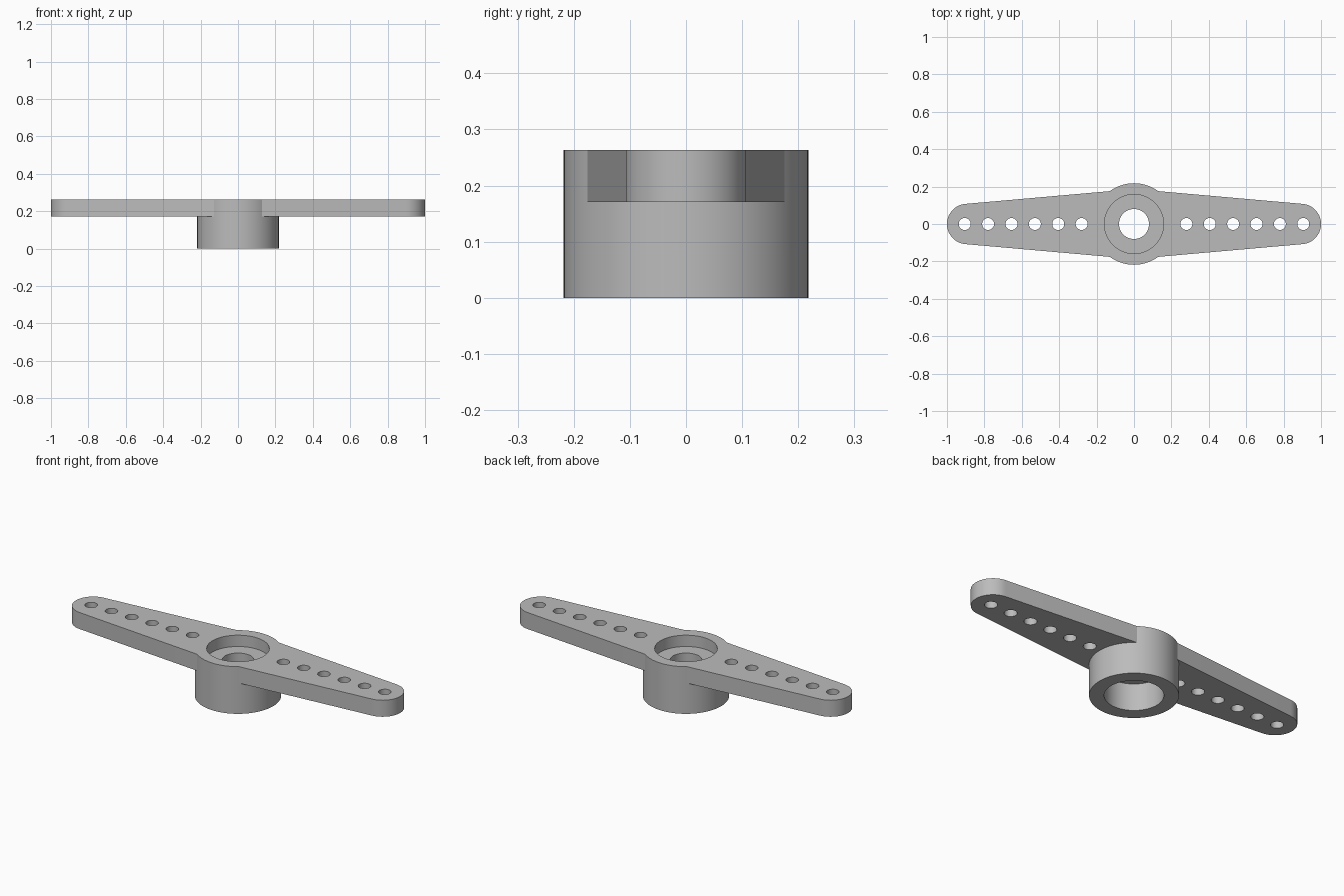
import bpy, bmesh, math

cube = bpy.data.objects.get("Cube")
if cube:
    bpy.data.objects.remove(cube, do_unlink=True)

TOP, ARM_BOTTOM, HUB_R = 0.263, 0.171, 0.218
TIP_R = 0.108

grey = bpy.data.materials.new("plain grey")
grey.use_nodes = True
colour = (0.5, 0.5, 0.5, 1)
grey.diffuse_color = colour
grey.node_tree.nodes["Principled BSDF"].inputs["Base Color"].default_value = colour


def to_object(bm, name):
    bmesh.ops.recalc_face_normals(bm, faces=bm.faces)
    mesh = bpy.data.meshes.new(name)
    bm.to_mesh(mesh)
    bm.free()
    mesh.materials.append(grey)
    obj = bpy.data.objects.new(name, mesh)
    bpy.context.collection.objects.link(obj)
    return obj


def prism(bm, outline, z0, z1):
    """Extrude a closed xy outline between two heights."""
    low = [bm.verts.new((x, y, z0)) for x, y in outline]
    high = [bm.verts.new((x, y, z1)) for x, y in outline]
    bm.faces.new(low)
    bm.faces.new(high)
    n = len(outline)
    for i in range(n):
        j = (i + 1) % n
        bm.faces.new((low[i], low[j], high[j], high[i]))


def arc(cx, r, start, end, steps):
    angles = [math.radians(start + (end - start) * i / steps) for i in range(steps + 1)]
    return [(cx + r * math.cos(a), r * math.sin(a)) for a in angles]


def lathe(bm, profile, cx=0, n=96):
    """Closed solid of revolution from (radius, height) points."""
    rings = []
    for r, z in profile:
        rings.append([bm.verts.new((x, y, z)) for x, y in arc(cx, r, 0, 360, n)[:-1]])
    bm.faces.new(rings[0])
    bm.faces.new(rings[-1])
    for a, b in zip(rings, rings[1:]):
        for i in range(n):
            j = (i + 1) % n
            bm.faces.new((a[i], a[j], b[j], b[i]))


def boolean(target, tool, operation):
    mod = target.modifiers.new(operation.title(), "BOOLEAN")
    mod.operation = operation
    mod.solver = "EXACT"
    mod.object = tool
    bpy.context.view_layer.objects.active = target
    bpy.ops.object.modifier_apply(modifier=mod.name)
    bpy.data.objects.remove(tool, do_unlink=True)


# Tapered double arm with round tips
right_half = [(0.0, -0.187)] + arc(1 - TIP_R, TIP_R, -86, 86, 32) + [(0.0, 0.187)]
left_half = [(-x, -y) for x, y in right_half[1:-1]]
bm = bmesh.new()
prism(bm, right_half + left_half, ARM_BOTTOM, TOP)
horn = to_object(bm, "double_arm_horn")

# Round hub
bm = bmesh.new()
lathe(bm, [(HUB_R, 0), (HUB_R, TOP)])
boolean(horn, to_object(bm, "hub"), "UNION")

# Stepped bore: wide socket below, small through hole, screw recess on top
bm = bmesh.new()
lathe(bm, [(0.145, -0.1), (0.145, 0.148), (0.08, 0.148),
           (0.08, 0.2), (0.158, 0.2), (0.158, 0.4)])

# Row of linkage holes along each arm
for side in (-1, 1):
    for i in range(6):
        x = side * (0.28 + 0.125 * i)
        lathe(bm, [(0.032, 0), (0.032, 0.4)], x, 32)
boolean(horn, to_object(bm, "hole_cutter"), "DIFFERENCE")

# Smooth the curved walls, keep rims sharp
bpy.ops.object.select_all(action="DESELECT")
horn.select_set(True)
bpy.context.view_layer.objects.active = horn
bpy.ops.object.shade_smooth_by_angle(angle=math.radians(20))
